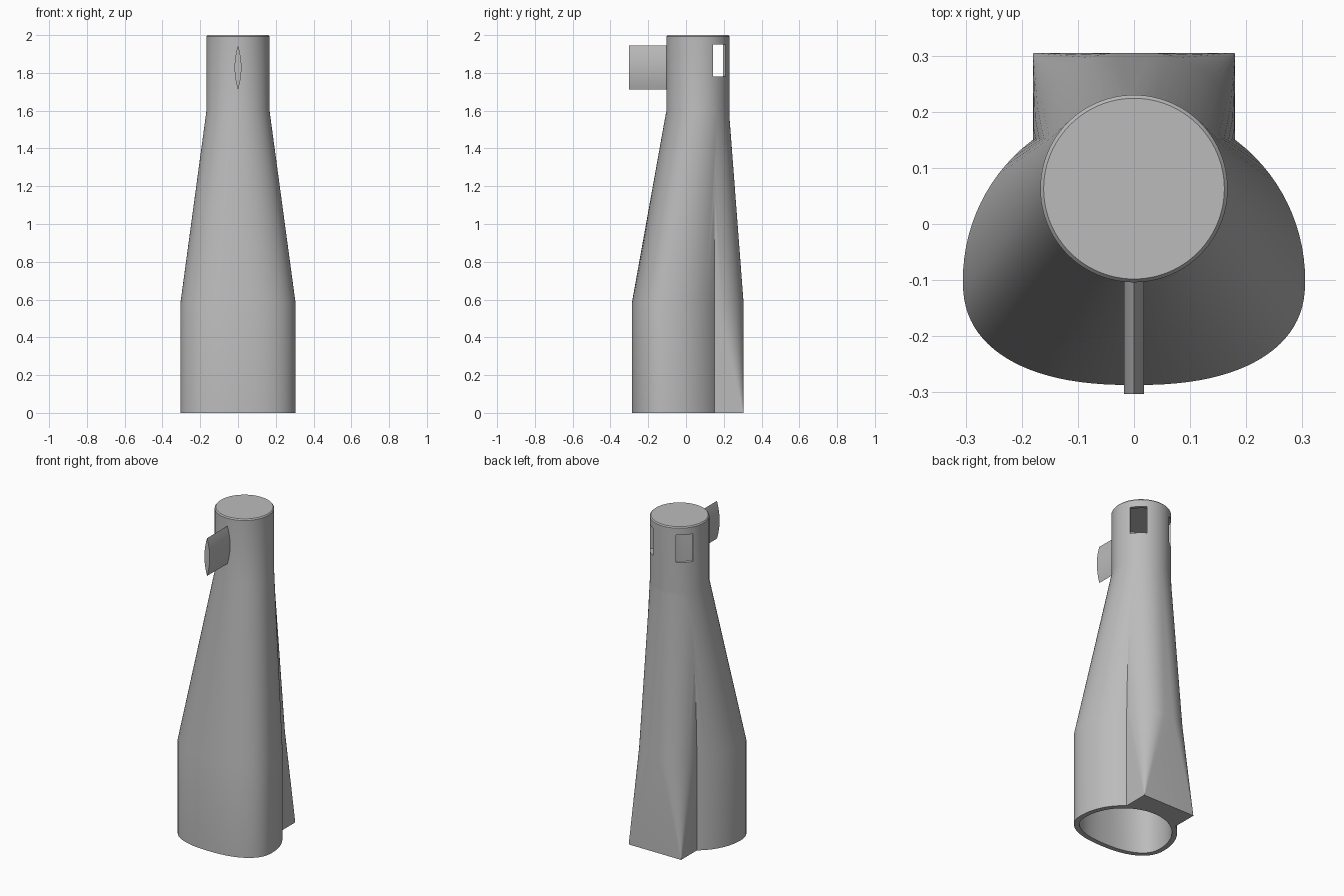
import bpy, bmesh
from math import sin, cos, pi, radians
from mathutils import Matrix

cube = bpy.data.objects.get("Cube")
if cube:
    bpy.data.objects.remove(cube, do_unlink=True)

grey = bpy.data.materials.new("plain_grey")
grey.use_nodes = True
COLOUR = (0.5, 0.5, 0.5, 1)
grey.diffuse_color = COLOUR
grey.node_tree.nodes["Principled BSDF"].inputs["Base Color"].default_value = COLOUR

SIDES = 96
NECK_Y = 0.063


def finish(bm, name):
    bmesh.ops.recalc_face_normals(bm, faces=bm.faces)
    mesh = bpy.data.meshes.new(name)
    bm.to_mesh(mesh)
    bm.free()
    mesh.materials.append(grey)
    ob = bpy.data.objects.new(name, mesh)
    bpy.context.collection.objects.link(ob)
    return ob


def loft(name, sections):
    """Skin a closed solid through (z, outline) sections."""
    bm = bmesh.new()
    rings = [[bm.verts.new((x, y, z)) for x, y in pts] for z, pts in sections]
    n = len(rings[0])
    for a, b in zip(rings, rings[1:]):
        for i in range(n):
            j = (i + 1) % n
            bm.faces.new((a[i], a[j], b[j], b[i]))
    bm.faces.new(rings[0])
    bm.faces.new(rings[-1])
    return finish(bm, name)


def power(v, e):
    return (1 if v >= 0 else -1) * abs(v) ** e


def egg(half_width, front, back):
    """Egg outline: flattened front, narrower rounded back."""
    pts = []
    for i in range(SIDES):
        t = 2 * pi * i / SIDES
        c, s = cos(t), sin(t)
        if s >= 0:
            pts.append((half_width * c, -0.1 + back * s))
        else:
            e = 2 / 2.35
            pts.append((half_width * power(c, e), -0.1 + front * power(s, e)))
    return pts


def circle(r):
    return [(r * cos(2 * pi * i / SIDES), NECK_Y + r * sin(2 * pi * i / SIDES))
            for i in range(SIDES)]


def rail_outline(w, y_front, y_back, r, steps=14):
    """Rectangle whose two back corners are rounded."""
    arc = [(w - r + r * cos(pi / 2 * i / steps), y_back - r + r * sin(pi / 2 * i / steps))
           for i in range(steps + 1)]
    right = [(w, y_front)] + arc
    return right + [(-x, y) for x, y in reversed(right)]


def combine(target, tool, operation):
    mod = target.modifiers.new(operation, "BOOLEAN")
    mod.operation = operation
    mod.solver = "EXACT"
    mod.object = tool
    bpy.context.view_layer.objects.active = target
    bpy.ops.object.modifier_apply(modifier=mod.name)
    bpy.data.objects.remove(tool, do_unlink=True)


# Outer shell: egg-shaped socket tapering into a round neck
body = loft("nozzle_body", [
    (0, egg(0.305, 0.187, 0.31)), (0.58, egg(0.305, 0.187, 0.31)),
    (1.6, circle(0.167)), (1.993, circle(0.167)), (2.0, circle(0.161))])

# Back rail: square foot blending to a rounded spine
rail = loft("back_rail", [
    (0, rail_outline(0.18, 0.1, 0.305, 0.002)),
    (0.58, rail_outline(0.18, 0.08, 0.305, 0.15)),
    (1.6, rail_outline(0.163, 0.05, 0.2275, 0.162))])
combine(body, rail, "UNION")

# Hollow interior, open at the bottom
bore = loft("bore", [
    (-0.05, egg(0.275, 0.157, 0.28)), (0.58, egg(0.275, 0.157, 0.28)),
    (1.6, circle(0.147)), (1.96, circle(0.147))])
combine(body, bore, "DIFFERENCE")

# Two slots in the back of the neck
for angle in (45, 135):
    bm = bmesh.new()
    bmesh.ops.create_cube(bm, size=1, matrix=(
        Matrix.Translation((0, NECK_Y, 1.865)) @ Matrix.Rotation(radians(angle), 4, "Z")
        @ Matrix.Translation((0.17, 0, 0)) @ Matrix.Diagonal((0.16, 0.096, 0.17, 1))))
    combine(body, finish(bm, "slot"), "DIFFERENCE")

# Lens-shaped front fin
bm = bmesh.new()
half = [(0.018 * (1 - u * u), 1.828 + 0.117 * u) for u in [i / 6 - 1 for i in range(13)]]
outline = half + [(-x, z) for x, z in half[-2:0:-1]]
face = bm.faces.new([bm.verts.new((x, -0.303, z)) for x, z in outline])
end = bmesh.ops.extrude_face_region(bm, geom=[face], use_keep_orig=True)
bmesh.ops.translate(bm, vec=(0, 0.208, 0),
                    verts=[v for v in end["geom"] if isinstance(v, bmesh.types.BMVert)])
fin = finish(bm, "front_fin")

# Smooth shading with sharp edges kept
for ob in (body, fin):
    bpy.ops.object.select_all(action="DESELECT")
    ob.select_set(True)
    bpy.context.view_layer.objects.active = ob
    bpy.ops.object.shade_smooth_by_angle(angle=radians(25))
